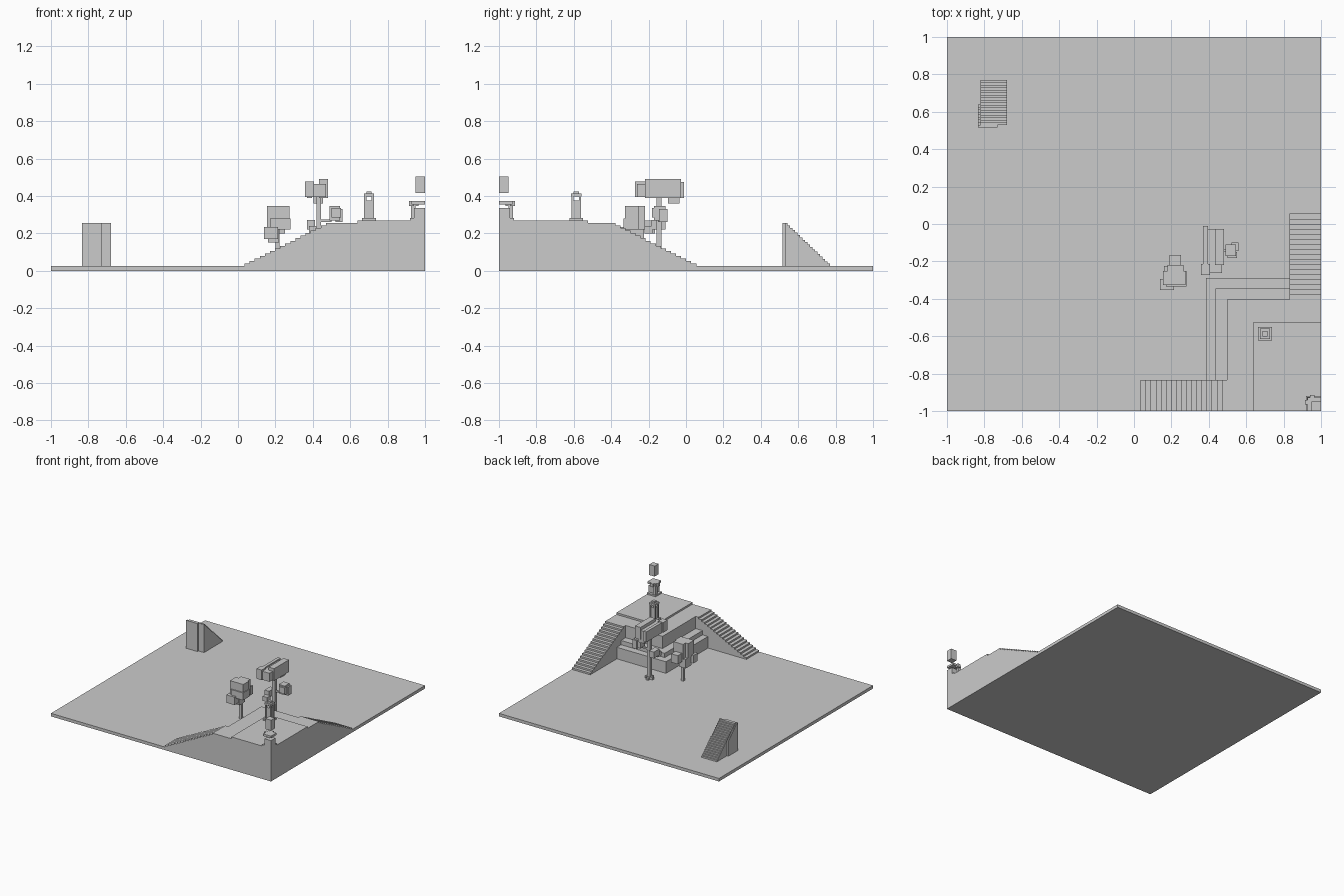
import bpy, bmesh

G = 0.025      # ground top
P = 0.255      # terrace top


def boxes(name, items):
    """One object from boxes given as (x0, x1, y0, y1, z0, z1)."""
    bm = bmesh.new()
    for x0, x1, y0, y1, z0, z1 in items:
        for v in bmesh.ops.create_cube(bm, size=1)["verts"]:
            v.co.x = x0 if v.co.x < 0 else x1
            v.co.y = y0 if v.co.y < 0 else y1
            v.co.z = z0 if v.co.z < 0 else z1
    return finish(name, bm)


def finish(name, bm):
    bmesh.ops.recalc_face_normals(bm, faces=bm.faces)
    me = bpy.data.meshes.new(name)
    bm.to_mesh(me)
    bm.free()
    ob = bpy.data.objects.new(name, me)
    bpy.context.collection.objects.link(ob)
    return ob


def stairs(name, axis, low, high, side0, side1, n, cut=None):
    """Solid flight rising from low to high along axis, optionally cut short."""
    run, rise = (high - low) / n, (P - G) / n
    first = cut or 0
    pts = [(low + first * run, G)]
    for i in range(first, n):
        z = G + (i + 1) * rise
        pts += [(low + i * run, z), (low + (i + 1) * run, z)]
    pts.append((high, G))
    bm = bmesh.new()
    vs = [bm.verts.new((a, side0, z) if axis == "x" else (side0, a, z)) for a, z in pts]
    f = bm.faces.new(vs)
    ext = bmesh.ops.extrude_face_region(bm, geom=[f])["geom"]
    d = side1 - side0
    bmesh.ops.translate(bm, vec=(0, d, 0) if axis == "x" else (d, 0, 0),
                        verts=[v for v in ext if isinstance(v, bmesh.types.BMVert)])
    return finish(name, bm)


def centred(cx, cy, layers):
    """Stacked square blocks as (half width, z0, z1)."""
    return [(cx - h, cx + h, cy - h, cy + h, a, b) for h, a, b in layers]


# ground slab
boxes("ground", [(-1, 1, -1, 1, 0, G)])

# corner hill: low tiers, terrace and raised plaza
boxes("hill_lower_tier", [(0.385, 1, -1, -0.29, G, 0.12)])
boxes("hill_middle_tier", [(0.435, 1, -1, -0.345, 0.12, 0.155)])
boxes("hill_terrace", [(0.497, 1, -1, -0.405, 0.155, P)])
boxes("plaza", [(0.64, 1, -1, -0.525, P, 0.27)])

# flights of steps
stairs("front_stairs", "x", 0.035, 0.497, -1, -0.835, 17)
stairs("side_stairs", "y", 0.055, -0.405, 0.832, 1, 17)
stairs("lone_stairs", "y", 0.77, 0.53, -0.82, -0.68, 18)
stairs("lone_stairs_backing", "y", 0.76, 0.517, -0.833, -0.73, 18, cut=9)

# lantern on the plaza
lx, ly = 0.70, -0.587
lantern = centred(lx, ly, [(0.037, 0.27, 0.282), (0.02, 0.282, 0.375),
                           (0.027, 0.397, 0.412), (0.014, 0.412, 0.425)])
for sx in (-1, 1):
    for sy in (-1, 1):
        cx, cy = lx + sx * 0.02, ly + sy * 0.02
        lantern += centred(cx, cy, [(0.006, 0.282, 0.4)])
boxes("lantern", lantern)

# corner monument, only its inner quarter lies on the slab
monument = [(1 - w, 1, -1, -1 + w, a, b) for w, a, b in
            [(0.08, 0.27, 0.282), (0.058, 0.282, 0.335), (0.072, 0.355, 0.372)]]
monument += [(0.925, 0.948, -0.948, -0.925, 0.282, 0.36),
             (0.914, 0.94, -0.965, -0.94, 0.345, 0.372),
             (0.94, 0.965, -0.94, -0.914, 0.345, 0.372)]
boxes("monument", monument)
boxes("floating_block", [(0.95, 1, -1, -0.95, 0.417, 0.503)])

# small tree
boxes("small_tree_trunk", [(0.2, 0.222, -0.272, -0.25, G, 0.24)])
boxes("small_tree_leaves", [
    (0.155, 0.275, -0.325, -0.25, 0.225, 0.345),
    (0.18, 0.265, -0.25, -0.218, 0.22, 0.345),
    (0.17, 0.28, -0.335, -0.25, 0.22, 0.28),
    (0.19, 0.25, -0.22, -0.165, 0.2, 0.27),
    (0.14, 0.215, -0.352, -0.295, 0.17, 0.235),
    (0.16, 0.22, -0.3, -0.225, 0.15, 0.225)])

# tall tree
boxes("tall_tree_trunk", [
    (0.42, 0.445, -0.157, -0.132, G, 0.4),
    (0.4, 0.465, -0.155, -0.135, G, 0.045),
    (0.422, 0.443, -0.178, -0.112, G, 0.045),
    (0.44, 0.5, -0.15, -0.137, 0.262, 0.275),
    (0.39, 0.425, -0.15, -0.137, 0.225, 0.238)])
boxes("tall_tree_leaves", [
    (0.37, 0.395, -0.22, -0.012, 0.39, 0.475),
    (0.39, 0.47, -0.262, -0.03, 0.395, 0.465),
    (0.432, 0.482, -0.22, -0.027, 0.39, 0.49),
    (0.358, 0.405, -0.272, -0.215, 0.395, 0.478),
    (0.405, 0.455, -0.095, -0.035, 0.36, 0.395)])
boxes("tall_tree_side_leaves", [
    (0.49, 0.545, -0.17, -0.11, 0.27, 0.345),
    (0.52, 0.558, -0.145, -0.1, 0.26, 0.33),
    (0.5, 0.55, -0.183, -0.15, 0.285, 0.335),
    (0.37, 0.412, -0.185, -0.11, 0.22, 0.272),
    (0.38, 0.42, -0.222, -0.18, 0.2, 0.238)])
